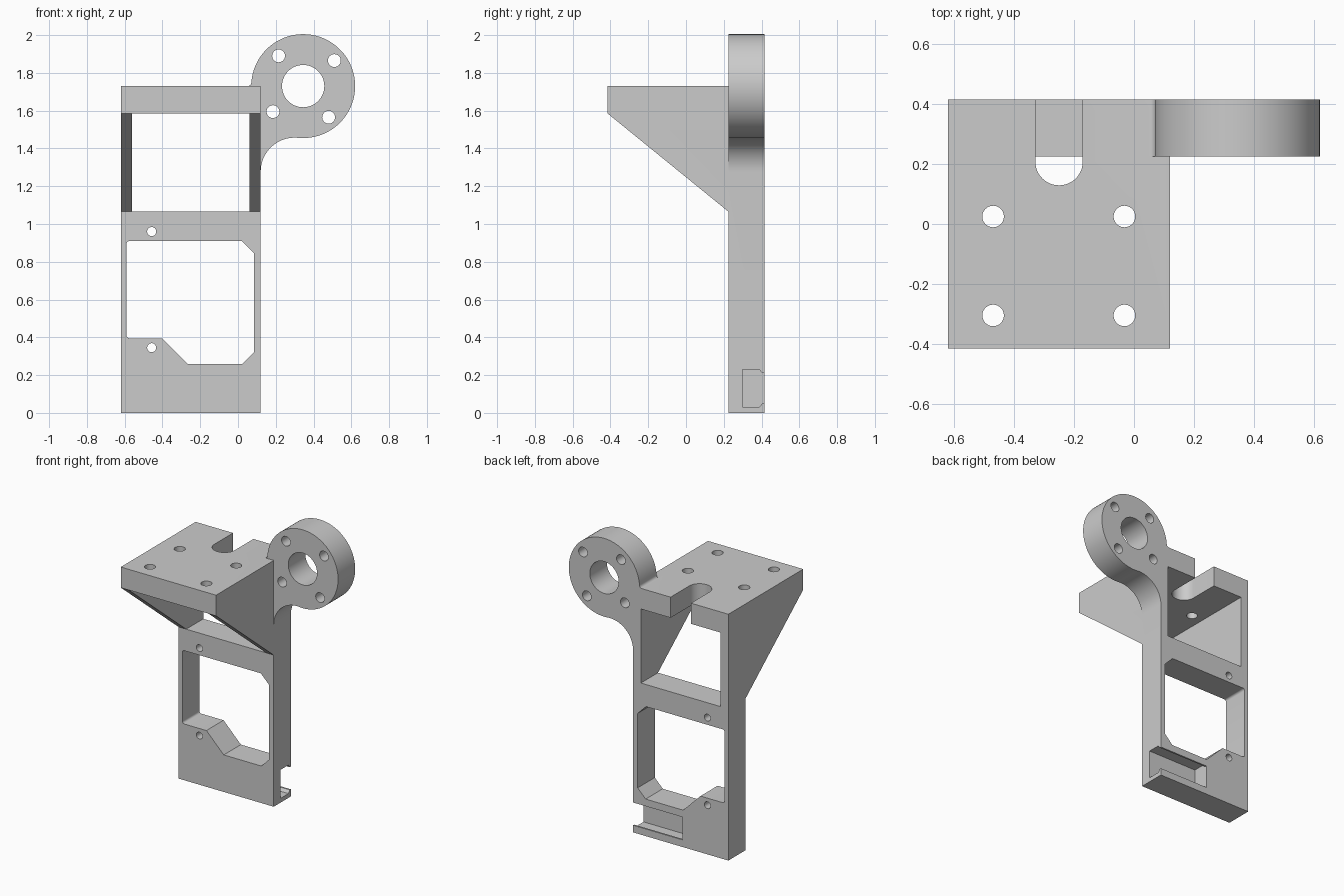
import bpy, bmesh
from math import sin, cos, radians, sqrt, atan2, degrees

if "Cube" in bpy.data.objects:
    bpy.data.objects.remove(bpy.data.objects["Cube"], do_unlink=True)

grey = bpy.data.materials.new("plain grey")
grey.use_nodes = True
grey.diffuse_color = (0.6, 0.6, 0.6, 1)
grey.node_tree.nodes["Principled BSDF"].inputs["Base Color"].default_value = grey.diffuse_color

# Where the two profile coordinates and the extrusion depth go for each axis
PLACE = {"x": lambda u, v, d: (d, u, v),
         "y": lambda u, v, d: (u, d, v),
         "z": lambda u, v, d: (u, v, d)}


def arc(cu, cv, r, start, end, steps):
    angles = [radians(start + (end - start) * i / steps) for i in range(steps + 1)]
    return [(cu + r * cos(a), cv + r * sin(a)) for a in angles]


def circle(cu, cv, r, sides=32):
    return arc(cu, cv, r, 0, 360, sides)[:-1]


def prism(name, outline, axis, near, far):
    bm = bmesh.new()
    base = bm.faces.new([bm.verts.new(PLACE[axis](u, v, near)) for u, v in outline])
    top = bmesh.ops.extrude_face_region(bm, geom=[base])["geom"]
    bmesh.ops.translate(bm, vec=PLACE[axis](0, 0, far - near),
                        verts=[g for g in top if isinstance(g, bmesh.types.BMVert)])
    bmesh.ops.recalc_face_normals(bm, faces=bm.faces)
    mesh = bpy.data.meshes.new(name)
    bm.to_mesh(mesh)
    bm.free()
    mesh.materials.append(grey)
    obj = bpy.data.objects.new(name, mesh)
    bpy.context.collection.objects.link(obj)
    return obj


def combine(target, other, operation):
    mod = target.modifiers.new(operation, "BOOLEAN")
    mod.operation, mod.solver, mod.object = operation, "EXACT", other
    bpy.context.view_layer.objects.active = target
    bpy.ops.object.modifier_apply(modifier=mod.name)
    bpy.data.objects.remove(other, do_unlink=True)


def cut(target, outline, axis, near, far):
    combine(target, prism("cutter", outline, axis, near, far), "DIFFERENCE")


LEFT, RIGHT = -0.62, 0.12
FRONT, PLATE, BACK = -0.415, 0.225, 0.415
TOP, SHELF, LEDGE = 1.73, 1.585, 1.065

# Upright plate, gussets and shelf share one side profile
bracket = prism("bracket", [(BACK, 0), (BACK, TOP), (FRONT, TOP), (FRONT, SHELF),
                            (PLATE, LEDGE), (PLATE, 0)], "x", LEFT, RIGHT)

# Opening under the shelf, leaving a gusset at each side
inner = (LEFT + 0.06, RIGHT - 0.06)
cut(bracket, [(inner[0], LEDGE), (inner[1], LEDGE), (inner[1], SHELF), (inner[0], SHELF)],
    "y", -0.6, 0.6)

# Ring arm, blended tangentially into the plate side and the shelf top
cx, cz, R = 0.345, TOP, 0.275
r_low, r_top = 0.18, 0.02
low_x = RIGHT + r_low
low_z = cz - sqrt((R + r_low) ** 2 - (cx - low_x) ** 2)
low_angle = degrees(atan2(cz - low_z, cx - low_x))
dx = sqrt((R + r_top) ** 2 - r_top ** 2)
top_angle = degrees(atan2(r_top, dx))
outline = arc(low_x, low_z, r_low, 180, low_angle, 16)
outline += arc(cx, cz, R, low_angle - 180, 180 - top_angle, 72)[1:]
outline += arc(cx - dx, cz + r_top, r_top, -top_angle, -90, 6)[1:]
outline += [(cx - dx, 1.65), (0.09, 1.65), (0.09, low_z)]
combine(bracket, prism("ring_arm", outline, "y", PLATE, BACK), "UNION")

# Ring bore and its four bolt holes
cut(bracket, circle(cx, cz, 0.112, 48), "y", 0, 0.6)
for x, z in [(0.215, 1.89), (0.51, 1.865), (0.185, 1.595), (0.48, 1.565)]:
    cut(bracket, circle(x, z, 0.034), "y", 0, 0.6)

# Large plate window with chamfered corners and two small rounded ones
window = arc(-0.575, 0.895, 0.015, 180, 90, 4)
window += [(0.02, 0.91), (0.085, 0.845), (0.085, 0.322), (0.023, 0.26),
           (-0.268, 0.26), (-0.403, 0.395)]
window += arc(-0.575, 0.41, 0.015, 270, 180, 4)
cut(bracket, window, "y", 0, 0.6)

# Plate screw holes
for z in (0.96, 0.345):
    cut(bracket, circle(-0.457, z, 0.024), "y", 0, 0.6)

# Shelf screw holes and the round-ended slot at the back
for x in (-0.47, -0.032):
    for y in (0.025, -0.305):
        cut(bracket, circle(x, y, 0.036), "z", 1.5, 1.8)
cut(bracket, arc(-0.25, 0.208, 0.079, 180, 360, 24) + [(-0.171, 0.5), (-0.329, 0.5)],
    "z", 1.5, 1.8)

# Lipped pocket low on the back, open at the left side
half = [(0.5, 0.08), (0.403, 0.08), (0.388, 0.1), (0.3, 0.1)]
pocket = [(y, 0.13 + h) for y, h in half] + [(y, 0.13 - h) for y, h in reversed(half)]
cut(bracket, pocket, "x", -0.265, 0.2)

bpy.ops.object.select_all(action="DESELECT")
bracket.select_set(True)
bpy.context.view_layer.objects.active = bracket
bpy.ops.object.shade_smooth_by_angle(angle=radians(30))
